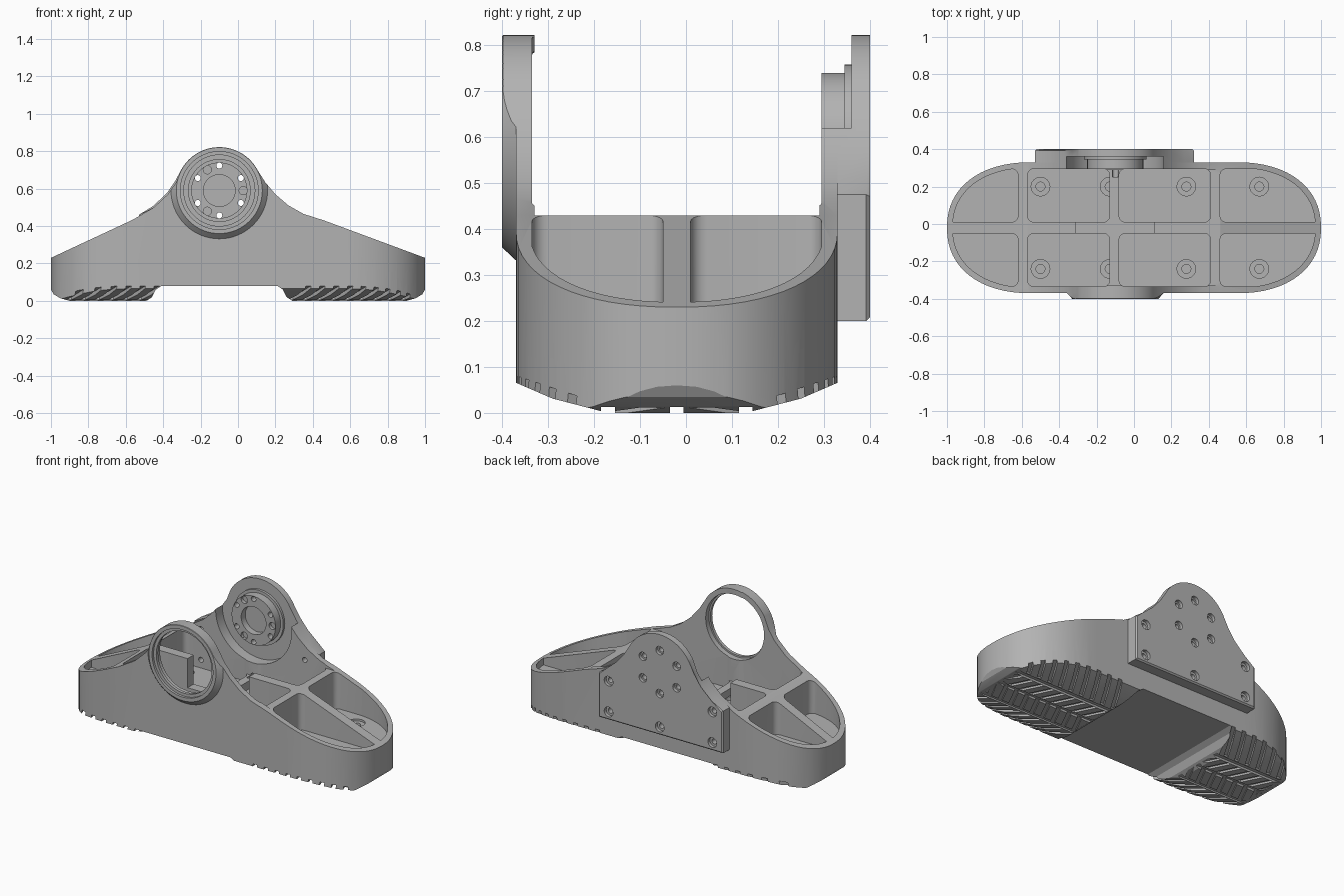
import bpy, bmesh
from math import cos, sin, pi, radians, atan2
from mathutils import Matrix, Vector

if "Cube" in bpy.data.objects:
    bpy.data.objects.remove(bpy.data.objects["Cube"])

grey = bpy.data.materials.new("machined_grey")
grey.use_nodes = True
GREY = (0.45, 0.45, 0.45, 1)
grey.diffuse_color = GREY
grey.node_tree.nodes["Principled BSDF"].inputs["Base Color"].default_value = GREY

MID_Y = -0.02            # centre line of the sole
AXLE_X, AXLE_Z = -0.1, 0.59
FLOOR = 0.2


def make(name, bm):
    bmesh.ops.recalc_face_normals(bm, faces=bm.faces)
    mesh = bpy.data.meshes.new(name)
    bm.to_mesh(mesh)
    bm.free()
    obj = bpy.data.objects.new(name, mesh)
    bpy.context.collection.objects.link(obj)
    mesh.materials.append(grey)
    return obj


def add_prism(bm, pts, axis, a, b):
    """Extrude a 2D outline along an axis from a to b."""
    place = {"x": lambda p, h: (h, p[0], p[1]),
             "y": lambda p, h: (p[0], h, p[1]),
             "z": lambda p, h: (p[0], p[1], h)}[axis]
    low = [bm.verts.new(place(p, a)) for p in pts]
    high = [bm.verts.new(place(p, b)) for p in pts]
    bm.faces.new(low)
    bm.faces.new(high[::-1])
    for i in range(len(pts)):
        j = (i + 1) % len(pts)
        bm.faces.new((low[i], low[j], high[j], high[i]))


def prisms(name, items):
    bm = bmesh.new()
    for item in items:
        add_prism(bm, *item)
    return make(name, bm)


def arc(cx, cy, r, start=0, end=360, n=48):
    full = end - start == 360
    steps = n if full else n + 1
    return [(cx + r * cos(radians(start + (end - start) * i / n)),
             cy + r * sin(radians(start + (end - start) * i / n))) for i in range(steps)]


def rect(x0, x1, y0, y1, r=0):
    if not r:
        return [(x0, y0), (x1, y0), (x1, y1), (x0, y1)]
    return (arc(x1 - r, y1 - r, r, 0, 90, 5) + arc(x0 + r, y1 - r, r, 90, 180, 5)
            + arc(x0 + r, y0 + r, r, 180, 270, 5) + arc(x1 - r, y0 + r, r, 270, 360, 5))


def boolean(obj, cutter, operation="DIFFERENCE"):
    mod = obj.modifiers.new("cut", "BOOLEAN")
    mod.object, mod.operation, mod.solver = cutter, operation, "EXACT"
    dg = bpy.context.evaluated_depsgraph_get()
    mesh = bpy.data.meshes.new_from_object(obj.evaluated_get(dg))
    obj.modifiers.clear()
    obj.data = mesh
    bpy.data.objects.remove(cutter)


def cut(obj, *items):
    boolean(obj, prisms("cutter", items))


def finish(obj):
    bpy.ops.object.select_all(action="DESELECT")
    obj.select_set(True)
    bpy.context.view_layer.objects.active = obj
    bpy.ops.object.shade_smooth_by_angle(angle=radians(28))


def plan(straight, a, b):
    """Long outline with two blunt elliptical ends."""
    pts = []
    for side in (1, -1):
        for i in range(33):
            t = -pi / 2 + pi * i / 32
            c, s = cos(t) if 0 < i < 32 else 0, sin(t)
            x = straight + a * abs(c) ** 0.9
            y = b * abs(s) ** 0.9 * (1 if s > 0 else -1)
            pts.append((side * x, MID_Y + side * y))
    return pts


# Side profile shared by the foot, the collar and the back plate
upper = ([(1, 0.23), (0.46, 0.43), (0.35, 0.465), (0.27, 0.51), (0.2, 0.57), (0.145, 0.635)]
         + arc(AXLE_X, AXLE_Z, 0.232, 28, 150, 32)
         + [(-0.33, 0.635), (-0.375, 0.57), (-0.45, 0.5), (-0.56, 0.435), (-1, 0.23)])
lower = [(-1, 0.06), (-0.985, 0.035), (-0.95, 0.014), (-0.9, 0), (-0.49, 0), (-0.46, 0.02),
         (-0.44, 0.06), (-0.41, 0.08), (0.21, 0.08), (0.24, 0.06), (0.26, 0.02), (0.29, 0),
         (0.9, 0), (0.95, 0.014), (0.985, 0.035), (1, 0.06)]

# Foot body
foot = prisms("foot_body", [(upper + lower, "y", -0.5, 0.5)])
boolean(foot, prisms("outline", [(plan(0.55, 0.45, 0.35), "z", -0.1, 1)]), "INTERSECT")
half = [(0.15, 0), (0.27, 0.031), (0.351, 0.066), (0.351, 1)]
section = [(MID_Y + y, z) for y, z in half] + [(MID_Y - y, z) for y, z in half[::-1]]
boolean(foot, prisms("section", [(section, "x", -1.2, 1.2)]), "INTERSECT")

# Pockets between the ribs
columns = [(-1.1, -0.62), (-0.57, -0.13), (-0.08, 0.41), (0.46, 1.1)]
cells = prisms("cells", [(rect(x0, x1, y0, y1, 0.035), "z", FLOOR, 1)
                         for x0, x1 in columns for y0, y1 in ((0.01, 0.295), (-0.335, -0.05))])
boolean(cells, prisms("inner_outline", [(plan(0.55, 0.42, 0.32), "z", 0, 1.1)]), "INTERSECT")
boolean(foot, cells)
cut(foot, (rect(-0.6, 0.5, -0.33, 0.29), "z", 0.43, 1.2))
cut(foot, (rect(-0.31, 0.11, -0.33, 0.29), "z", 0.25, 1.2))

# Floor screw seats
for r, depth in ((0.05, 0.012), (0.024, 0.05)):
    cut(foot, *[(arc(x, y, r, n=24), "z", FLOOR - depth, FLOOR + 0.004)
                for x in (-0.5, -0.13, 0.28, 0.67) for y in (0.2, -0.24)])

# Axle openings in the front and back walls
cut(foot, (arc(AXLE_X, AXLE_Z, 0.2, n=64), "y", -0.6, -0.2))
cut(foot, (arc(AXLE_X, AXLE_Z, 0.26, n=64), "y", 0.2, 0.6))

# Slanted tread grooves, in four rows
bm = bmesh.new()
tilt = atan2(0.066, 0.2)
for x0, count in ((-0.93, 7), (0.33, 9)):
    for i in range(count):
        for side in (1, -1):
            for y, length, lean, z, slant in ((0.265, 0.28, tilt, 0.04, 0.5),
                                              (0.075, 0.12, 0, 0.0, -0.5)):
                size = Matrix.Diagonal((0.028, length, 0.024, 1))
                shear = Matrix.Identity(4)
                shear[0][1] = slant * side
                turn = Matrix.Rotation(lean * side, 4, "X")
                if lean:
                    size[1][1] = 0.2
                move = Matrix.Translation(Vector((x0 + 0.075 * i, MID_Y + side * y, z)))
                bmesh.ops.create_cube(bm, size=1, matrix=move @ turn @ shear @ size)
boolean(foot, make("tread_cutter", bm))
cut(foot, *[(rect(y - 0.015, y + 0.015, -0.05, 0.013), "x", -1.1, 1.1)
            for y in (-0.17, -0.02, 0.13)])

# Front collar: a cone trimmed by the side profile
bm = bmesh.new()
bmesh.ops.create_cone(bm, cap_ends=True, segments=64, radius1=0.262, radius2=0.23, depth=0.034,
                      matrix=Matrix.Translation((AXLE_X, -0.383, AXLE_Z))
                      @ Matrix.Rotation(pi / 2, 4, "X"))
collar = make("front_collar", bm)
boolean(collar, prisms("trim", [(upper + lower, "y", -0.6, 0.6)]), "INTERSECT")
cut(collar, (arc(AXLE_X, AXLE_Z, 0.19, n=64), "y", -0.6, -0.2))
cut(collar, (arc(AXLE_X, AXLE_Z, 0.208, n=64), "y", -0.6, -0.385))

# Back plate with a chamfered rim
shoulders = [p for p in upper if -0.53 < p[0] < 0.32]
outline = [(0.32, 0.2), (0.32, 0.475)] + shoulders + [(-0.53, 0.46), (-0.53, 0.2)]
bm = bmesh.new()
add_prism(bm, outline, "y", 0.33, 0.4)
rim = [e for e in bm.edges if all(v.co.y > 0.39 for v in e.verts)]
bmesh.ops.bevel(bm, geom=rim, offset=0.008, segments=1, affect="EDGES")
plate = make("back_plate", bm)
cut(plate, (arc(AXLE_X, AXLE_Z, 0.26, n=64), "y", 0.2, 0.36))

# Axle hub on the plate
hub = prisms("axle_hub", [(arc(AXLE_X, AXLE_Z, 0.15, n=64), "y", 0.295, 0.346)])
flange = prisms("hub_flange", [(arc(AXLE_X, AXLE_Z, 0.168, n=64), "y", 0.345, 0.361)])
cut(hub, (arc(AXLE_X, AXLE_Z, 0.085), "y", 0.2, 0.335))
cut(hub, *[(arc(x, z, 0.022, n=20), "y", 0.2, 0.315)
           for x, z in arc(AXLE_X, AXLE_Z, 0.128, n=3)])

# Bolt holes through the plate, hub and back wall
ring_bolts = arc(AXLE_X, AXLE_Z, 0.133, 90, 450, 6)
plate_bolts = [(0.25, 0.25), (0.25, 0.44), (-0.1, 0.25), (-0.46, 0.25), (-0.46, 0.44)]
for part in (hub, flange, plate):
    cut(part, *[(arc(x, z, 0.016, n=20), "y", 0.2, 0.5) for x, z in ring_bolts])
for part in (foot, plate):
    cut(part, *[(arc(x, z, 0.016, n=20), "y", 0.25, 0.5) for x, z in plate_bolts])
cut(plate, *[(arc(x, z, 0.03, n=24), "y", 0.38, 0.5) for x, z in plate_bolts])
cut(plate, *[(arc(x, z, 0.026, n=24), "y", 0.38, 0.5) for x, z in ring_bolts])

for part in (foot, collar, plate, hub, flange):
    finish(part)
